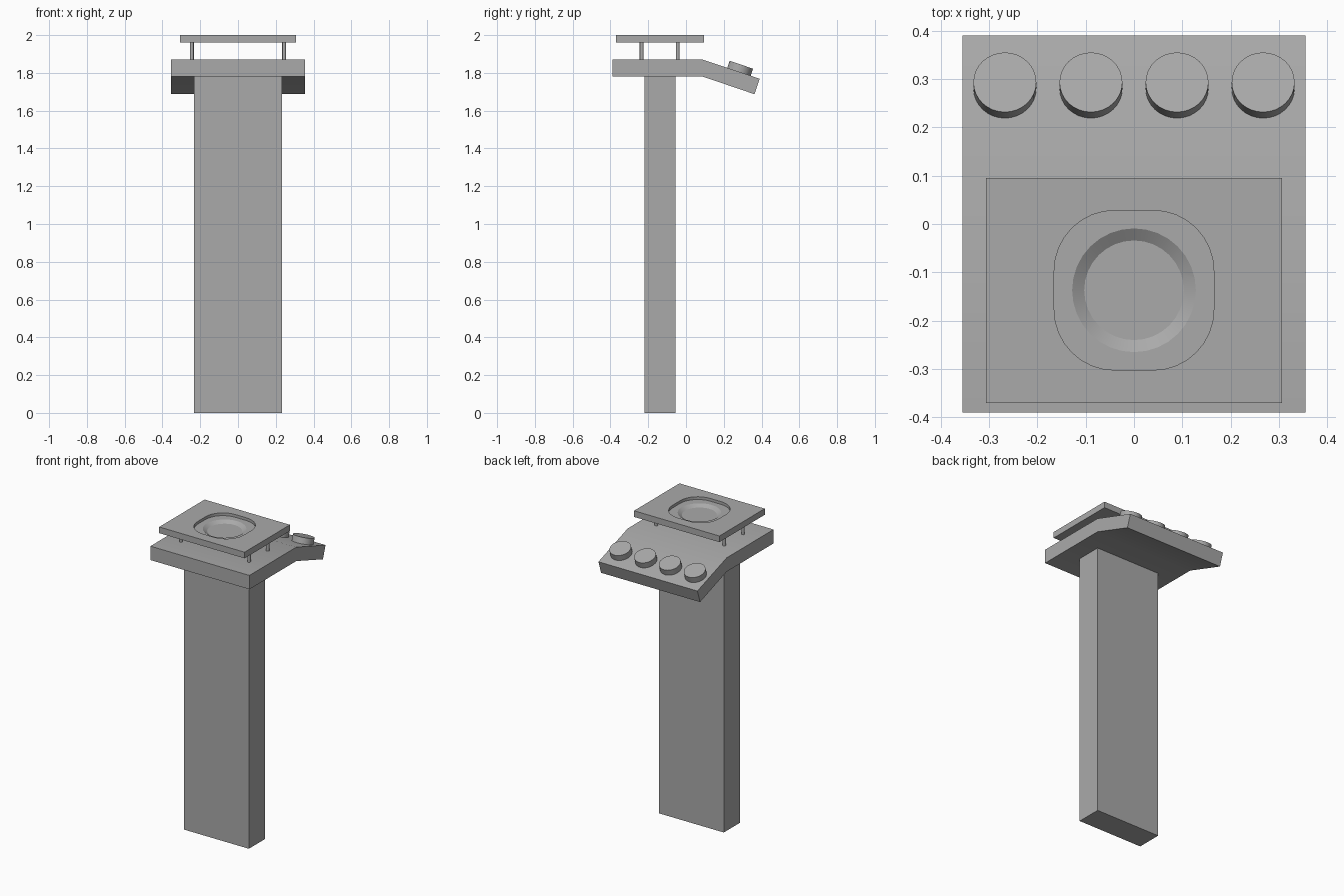
import bpy, bmesh, math
from mathutils import Matrix, Vector

if "Cube" in bpy.data.objects:
    bpy.data.objects.remove(bpy.data.objects["Cube"], do_unlink=True)

grey = bpy.data.materials.new("plain grey")
grey.use_nodes = True
colour = (0.4, 0.4, 0.4, 1)
grey.diffuse_color = colour
grey.node_tree.nodes["Principled BSDF"].inputs["Base Color"].default_value = colour


def finish(name, bm, smooth=False):
    bmesh.ops.recalc_face_normals(bm, faces=bm.faces)
    mesh = bpy.data.meshes.new(name)
    bm.to_mesh(mesh)
    bm.free()
    mesh.materials.append(grey)
    obj = bpy.data.objects.new(name, mesh)
    bpy.context.collection.objects.link(obj)
    if smooth:
        bpy.ops.object.select_all(action="DESELECT")
        obj.select_set(True)
        bpy.context.view_layer.objects.active = obj
        bpy.ops.object.shade_smooth_by_angle(angle=math.radians(30))
    return obj


def prism(name, points, sweep, smooth=False):
    """Extrude a closed outline along the sweep vector."""
    bm = bmesh.new()
    face = bm.faces.new([bm.verts.new(p) for p in points])
    moved = bmesh.ops.extrude_face_region(bm, geom=[face])["geom"]
    verts = [v for v in moved if isinstance(v, bmesh.types.BMVert)]
    bmesh.ops.translate(bm, vec=sweep, verts=verts)
    return finish(name, bm, smooth)


def box(name, low, high):
    (x0, y0, z0), (x1, y1, z1) = low, high
    base = [(x0, y0, z0), (x1, y0, z0), (x1, y1, z0), (x0, y1, z0)]
    return prism(name, base, (0, 0, z1 - z0))


def cylinder(name, centre, r_low, r_high, depth, tilt=0.0, sides=32):
    bm = bmesh.new()
    bmesh.ops.create_cone(bm, cap_ends=True, segments=sides, radius1=r_low,
                          radius2=r_high, depth=depth,
                          matrix=Matrix.Translation(centre) @ Matrix.Rotation(tilt, 4, "X"))
    return finish(name, bm, True)


def carve(target, cutter):
    """Cut the cutter out of the target, then discard the cutter."""
    cutter.hide_render = True
    mod = target.modifiers.new("carve", "BOOLEAN")
    mod.operation, mod.solver, mod.object = "DIFFERENCE", "EXACT", cutter
    bpy.context.view_layer.objects.active = target
    bpy.ops.object.modifier_apply(modifier=mod.name)
    bpy.data.objects.remove(cutter, do_unlink=True)


# Pedestal column
box("column", (-0.232, -0.22, 0), (0.232, -0.056, 1.79))

# Console slab with its rear part bent downwards
W = 0.355
outline = [(-0.39, 1.78), (0.09, 1.78), (0.363, 1.687),
           (0.39, 1.769), (0.09, 1.87), (-0.39, 1.87)]
prism("console_slab", [(-W, y, z) for y, z in outline], (2 * W, 0, 0), True)

# Raised plate with a rounded-square recess and a tapered dish in its floor
cy = -0.137
plate = box("top_plate", (-0.306, -0.37, 1.96), (0.306, 0.095, 2.0))
rounded = []
for i, (sx, sy) in enumerate([(1, 1), (-1, 1), (-1, -1), (1, -1)]):
    for k in range(9):
        a = (i + k / 8) * math.pi / 2
        rounded.append((sx * 0.04 + 0.125 * math.cos(a),
                        cy + sy * 0.04 + 0.125 * math.sin(a), 1.982))
carve(plate, prism("recess_cutter", rounded, (0, 0, 0.05)))
carve(plate, cylinder("dish_cutter", (0, cy, 1.975), 0.103, 0.131, 0.018))

# Four thin posts carrying the plate
for side, x in (("right", -0.244), ("left", 0.244)):
    for end, y in (("front", -0.235), ("back", -0.044)):
        cylinder(f"{end}_{side}_post", (x, y, 1.915), 0.01, 0.01, 0.1, sides=16)

# Row of buttons on the bent part
tilt = math.atan2(1.769 - 1.87, 0.30)
normal = Vector((0, -math.sin(tilt), math.cos(tilt)))
for i in range(4):
    x = -0.267 + i * 0.178
    cap = Vector((x, 0.293, 1.843))
    cylinder(f"button_{i + 1}", cap - normal * 0.03, 0.065, 0.065, 0.06, tilt)
